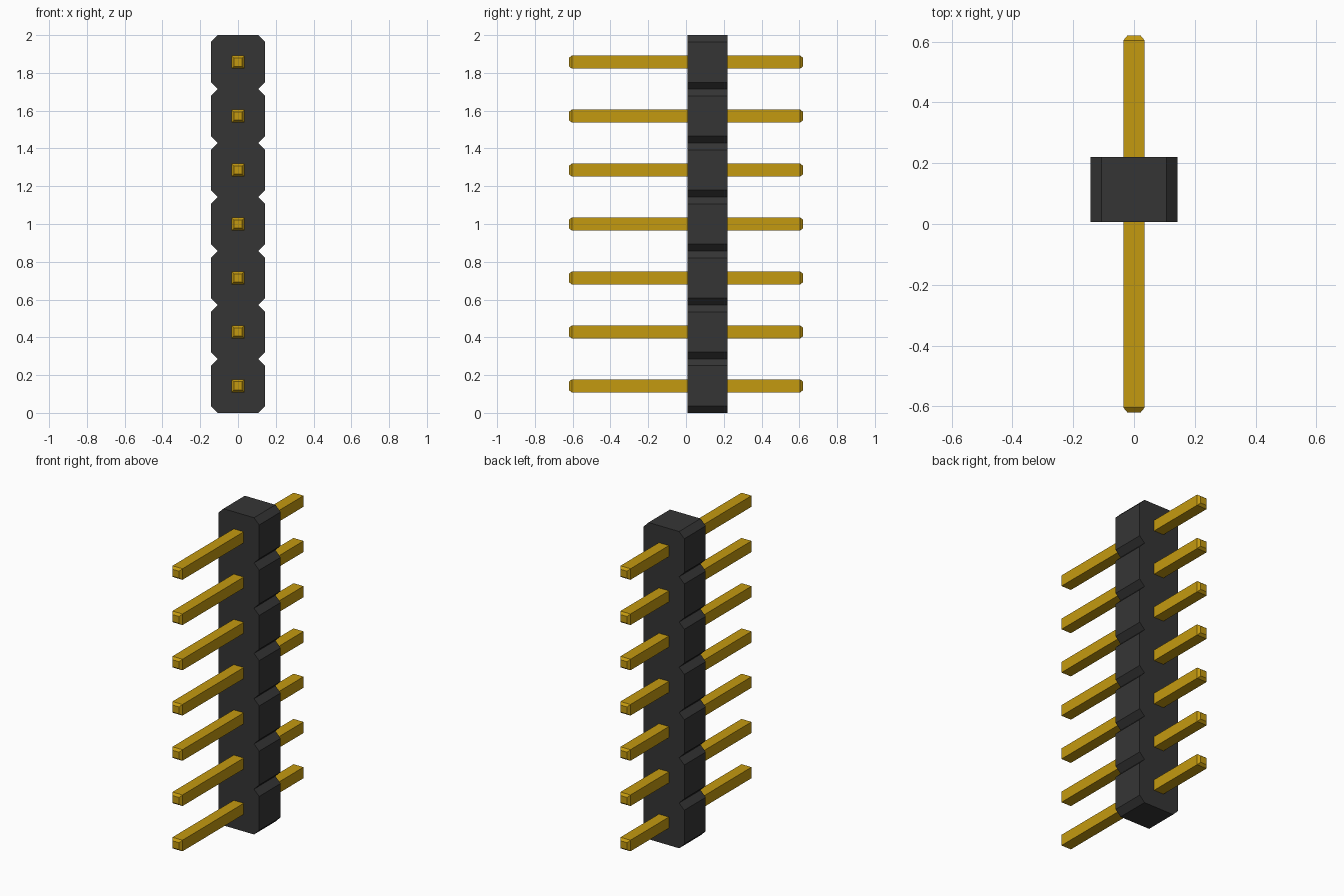
import bpy
import bmesh

cube = bpy.data.objects.get("Cube")
if cube:
    bpy.data.objects.remove(cube, do_unlink=True)

COUNT = 7
PITCH = 2.0 / COUNT
HALF = PITCH / 2            # half width of the housing
CHAMFER = 0.036
BODY_FRONT, BODY_BACK = 0.007, 0.221
PIN_END, PIN_HALF = 0.62, 0.035
TIP_LENGTH, TIP_HALF = 0.016, 0.022


def make_material(name, rgb):
    mat = bpy.data.materials.new(name)
    mat.use_nodes = True
    colour = (*rgb, 1.0)
    mat.diffuse_color = colour
    mat.node_tree.nodes["Principled BSDF"].inputs["Base Color"].default_value = colour
    return mat


def loft(name, sections, mat):
    """Join matching closed (x, y, z) outlines into one capped, flat-shaded solid."""
    bm = bmesh.new()
    rings = [[bm.verts.new(p) for p in section] for section in sections]
    n = len(rings[0])
    for a, b in zip(rings, rings[1:]):
        for i in range(n):
            j = (i + 1) % n
            bm.faces.new((a[i], a[j], b[j], b[i]))
    bm.faces.new(rings[0])
    bm.faces.new(rings[-1])
    bmesh.ops.recalc_face_normals(bm, faces=bm.faces)
    mesh = bpy.data.meshes.new(name)
    bm.to_mesh(mesh)
    bm.free()
    mesh.materials.append(mat)
    obj = bpy.data.objects.new(name, mesh)
    bpy.context.collection.objects.link(obj)
    return obj


black = make_material("black plastic", (0.036, 0.036, 0.036))
gold = make_material("gold metal", (0.55, 0.32, 0.005))

# Housing: a row of chamfered cells, giving V notches between neighbours
right_edge = [(HALF - CHAMFER, 0.0)]
for i in range(COUNT):
    z = i * PITCH
    right_edge += [(HALF, z + CHAMFER),
                   (HALF, z + PITCH - CHAMFER),
                   (HALF - CHAMFER, z + PITCH)]
outline = right_edge + [(-x, z) for x, z in reversed(right_edge)]
loft("housing", [[(x, y, z) for x, z in outline] for y in (BODY_FRONT, BODY_BACK)], black)

# Pins: square bars through the housing with tapered tips at both ends
PIN_SECTIONS = [(-PIN_END, TIP_HALF), (-PIN_END + TIP_LENGTH, PIN_HALF),
                (PIN_END - TIP_LENGTH, PIN_HALF), (PIN_END, TIP_HALF)]
for i in range(COUNT):
    zc = (i + 0.5) * PITCH
    loft(f"pin_{i + 1}",
         [[(sx * h, y, zc + sz * h) for sx, sz in ((-1, -1), (1, -1), (1, 1), (-1, 1))]
          for y, h in PIN_SECTIONS], gold)
